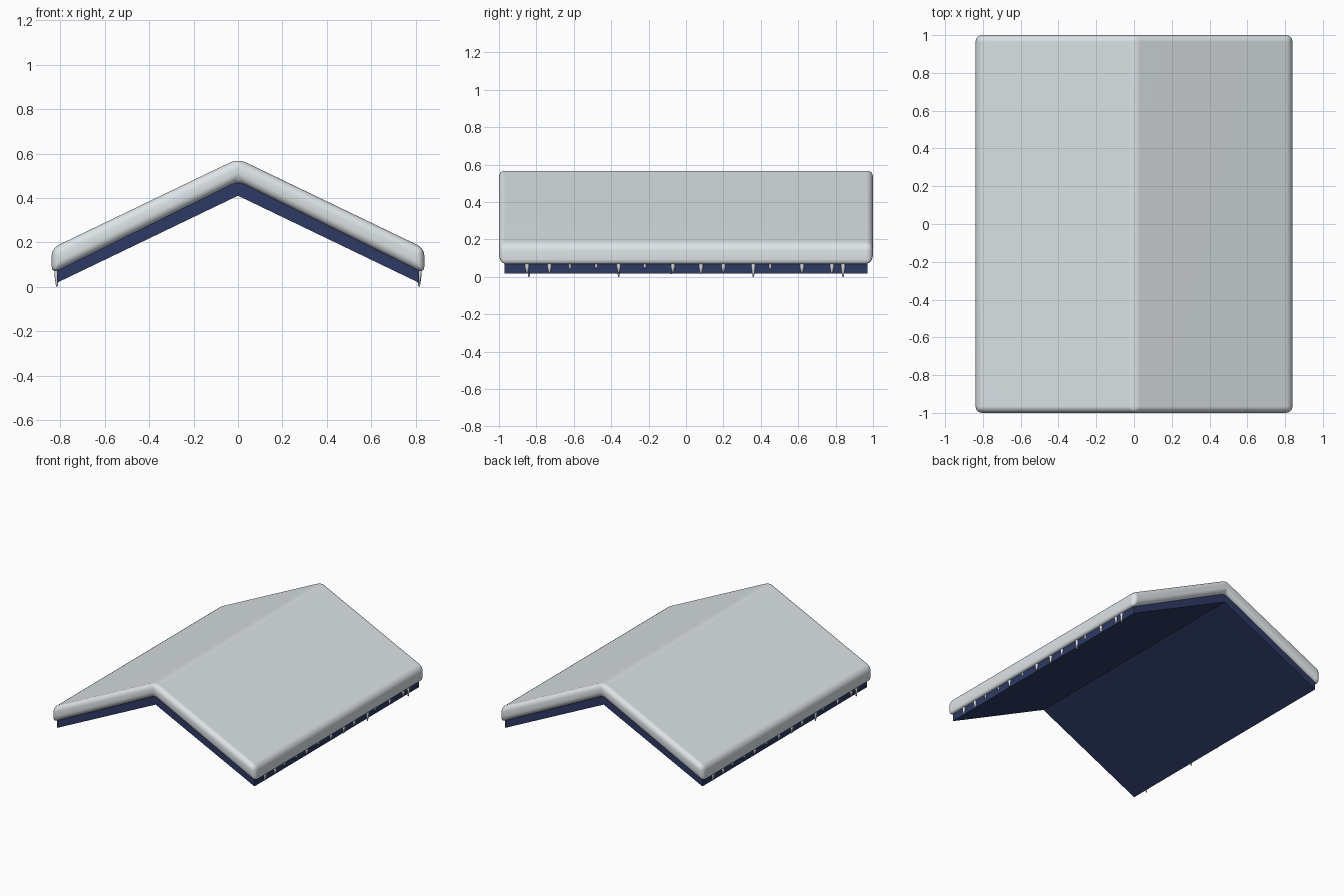
import bpy, bmesh

old = bpy.data.objects.get("Cube")
if old:
    bpy.data.objects.remove(old, do_unlink=True)


def material(name, rgb, rough):
    m = bpy.data.materials.new(name)
    m.use_nodes = True
    m.diffuse_color = (*rgb, 1)
    node = m.node_tree.nodes["Principled BSDF"]
    node.inputs["Base Color"].default_value = (*rgb, 1)
    node.inputs["Roughness"].default_value = rough
    return m


SNOW = material("snow white", (0.74, 0.79, 0.82), 0.7)
NAVY = material("navy board", (0.027, 0.042, 0.13), 0.8)


def add_object(name, bm, mat):
    bmesh.ops.recalc_face_normals(bm, faces=bm.faces)
    mesh = bpy.data.meshes.new(name)
    bm.to_mesh(mesh)
    bm.free()
    mesh.materials.append(mat)
    obj = bpy.data.objects.new(name, mesh)
    bpy.context.collection.objects.link(obj)
    return obj


def gable(name, half, mat, half_length):
    """Extrude a symmetric gable profile; half lists apex to apex at x >= 0."""
    bm = bmesh.new()
    outline = half + [(-x, z) for x, z in reversed(half[1:-1])]
    ring = [bm.verts.new((x, -half_length, z)) for x, z in outline]
    face = bm.faces.new(ring)
    out = bmesh.ops.extrude_face_region(bm, geom=[face])["geom"]
    moved = [v for v in out if isinstance(v, bmesh.types.BMVert)]
    bmesh.ops.translate(bm, verts=moved, vec=(0, 2 * half_length, 0))
    # Split each chevron end down the middle into two quads
    for f in [f for f in bm.faces if len(f.verts) > 4]:
        mid = [v for v in f.verts if abs(v.co.x) < 1e-6]
        bmesh.ops.connect_verts(bm, verts=mid)
    return add_object(name, bm, mat)


# Navy roof board under the snow
gable("roof_board", [(0, 0.50), (0.815, 0.105), (0.815, 0.018), (0, 0.41)],
      NAVY, 0.97)

# Thick snow blanket with soft edges
snow = gable("snow_blanket", [(0, 0.577), (0.84, 0.173), (0.84, 0.058), (0, 0.474)],
             SNOW, 1.0)
bevel = snow.modifiers.new("soft_edges", "BEVEL")
bevel.width = 0.035
bevel.segments = 3
bevel.limit_method = "ANGLE"
bevel.angle_limit = 0.3
for p in snow.data.polygons:
    p.use_smooth = True
normals = snow.modifiers.new("weighted_normals", "WEIGHTED_NORMAL")
normals.keep_sharp = True

# Icicles along one eave: position along the roof and tip height
ICICLES = [(-0.85, 0.02), (-0.73, 0.02), (-0.62, 0.04), (-0.48, 0.045),
           (-0.36, 0.025), (-0.22, 0.045), (-0.07, 0.025), (0.08, 0.015),
           (0.20, 0.025), (0.36, 0.0), (0.45, 0.04), (0.62, 0.02),
           (0.78, 0.02), (0.84, 0.0)]


def icicles(name, side):
    bm = bmesh.new()
    for y, tip in ICICLES:
        # Tapered rings from the eave down to a blunt tip
        size = 0.012 if tip < 0.03 else 0.008
        levels = [(0.085, 1.0), (0.05, 0.9), (0.5 * (0.05 + tip), 0.6), (tip, 0.3)]
        for (z0, r0), (z1, r1) in zip(levels, levels[1:]):
            cone = bmesh.ops.create_cone(bm, cap_ends=True, segments=8,
                                         radius1=size * r1, radius2=size * r0,
                                         depth=z0 - z1)
            bmesh.ops.translate(bm, verts=cone["verts"],
                                vec=(side * 0.816, side * y, (z0 + z1) / 2))
    bmesh.ops.remove_doubles(bm, verts=bm.verts, dist=0.0002)
    for f in bm.faces:
        f.smooth = abs(f.normal.z) < 0.9
    return add_object(name, bm, SNOW)


icicles("left_icicles", 1)
icicles("right_icicles", -1)
